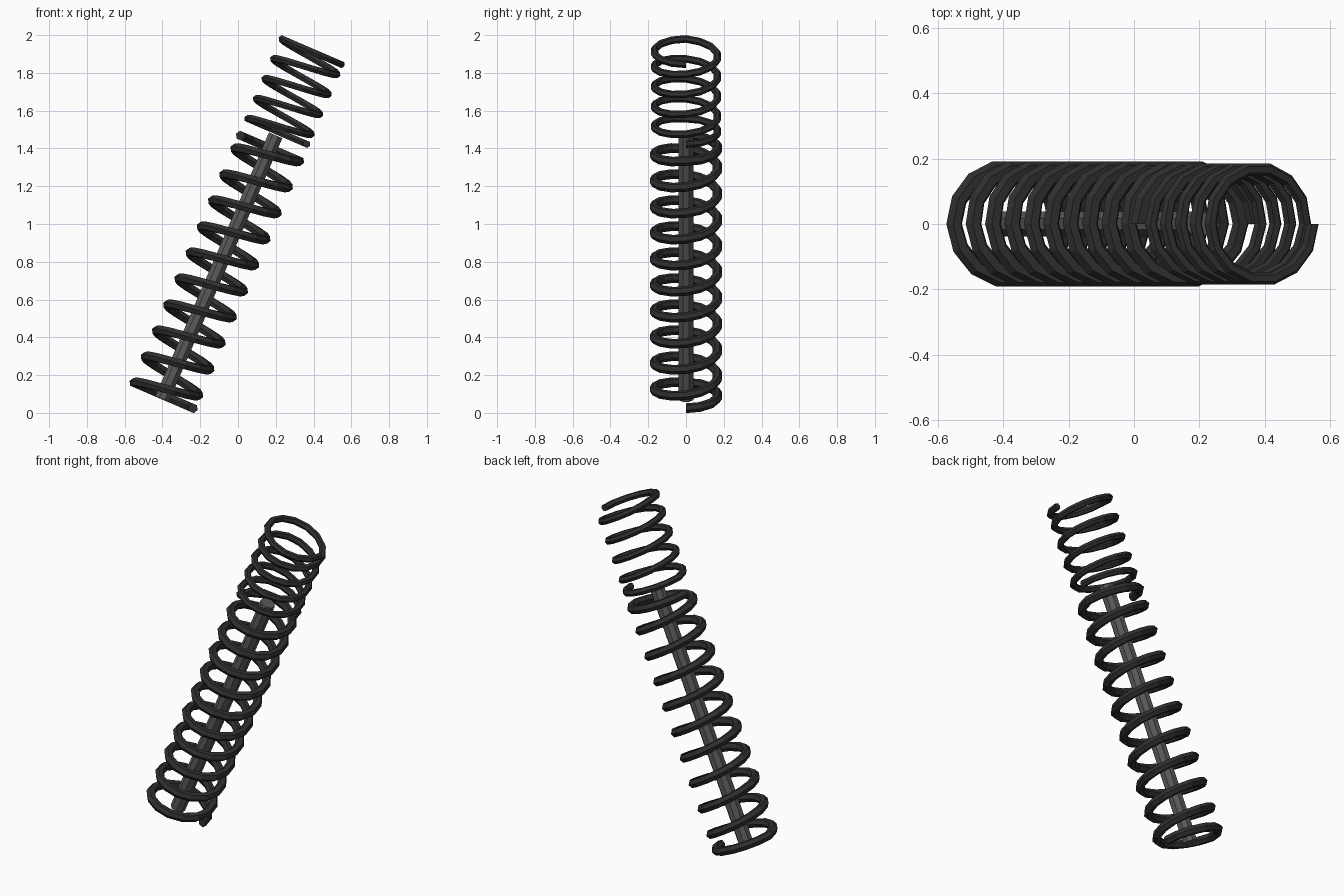
import bpy, bmesh
from math import sin, cos, pi, radians
from mathutils import Vector, Matrix

cube = bpy.data.objects.get("Cube")
if cube:
    bpy.data.objects.remove(cube)

# Shared leaning axis for all parts
LEAN = Matrix.Translation((-0.394, 0, 0.092)) @ Matrix.Rotation(radians(23.3), 4, 'Y')
STEPS = 14          # straight segments per coil turn
COIL_RADIUS = 0.17


def material(name, value):
    mat = bpy.data.materials.new(name)
    mat.use_nodes = True
    color = (value, value, value, 1)
    mat.diffuse_color = color
    bsdf = mat.node_tree.nodes["Principled BSDF"]
    bsdf.inputs["Base Color"].default_value = color
    bsdf.inputs["Roughness"].default_value = 0.7
    return mat


def add_object(name, bm, mat):
    bmesh.ops.recalc_face_normals(bm, faces=bm.faces)
    mesh = bpy.data.meshes.new(name)
    bm.to_mesh(mesh)
    bm.free()
    mesh.materials.append(mat)
    obj = bpy.data.objects.new(name, mesh)
    obj.matrix_world = LEAN
    bpy.context.collection.objects.link(obj)
    return obj


def spring(name, base, pitch, turns, wire, mat, sides=6):
    """Sweep a wire along a helix whose first and last half turns lie flat."""
    bm = bmesh.new()
    rings = []
    for i in range(round(turns * STEPS) + 1):
        t = i / STEPS
        angle = 2 * pi * t
        height = base + pitch * min(max(t - 0.5, 0), turns - 1)
        out = Vector((cos(angle), sin(angle), 0))
        centre = out * COIL_RADIUS + Vector((0, 0, height))
        ring = []
        for k in range(sides):
            a = 2 * pi * k / sides
            ring.append(bm.verts.new(centre + out * wire * cos(a) + Vector((0, 0, wire * sin(a)))))
        rings.append(ring)
    for r0, r1 in zip(rings, rings[1:]):
        for k in range(sides):
            n = (k + 1) % sides
            bm.faces.new((r0[k], r0[n], r1[n], r1[k]))
    bm.faces.new(rings[0])
    bm.faces.new(rings[-1])
    return add_object(name, bm, mat)


dark_steel = material("dark_steel", 0.028)
grey_steel = material("grey_steel", 0.1)

# Long main spring and the lighter spring above it
spring("lower_spring", 0.0, 0.15, 10.5, 0.026, dark_steel)
spring("upper_spring", 1.522, 0.115, 5, 0.02, dark_steel)

# Centre rod
bm = bmesh.new()
bmesh.ops.create_cone(bm, cap_ends=True, segments=8, radius1=0.042, radius2=0.042, depth=1.52,
                      matrix=Matrix.Translation((0, 0, 0.74)) @ Matrix.Rotation(pi / 8, 4, 'Z'))
add_object("centre_rod", bm, grey_steel)
